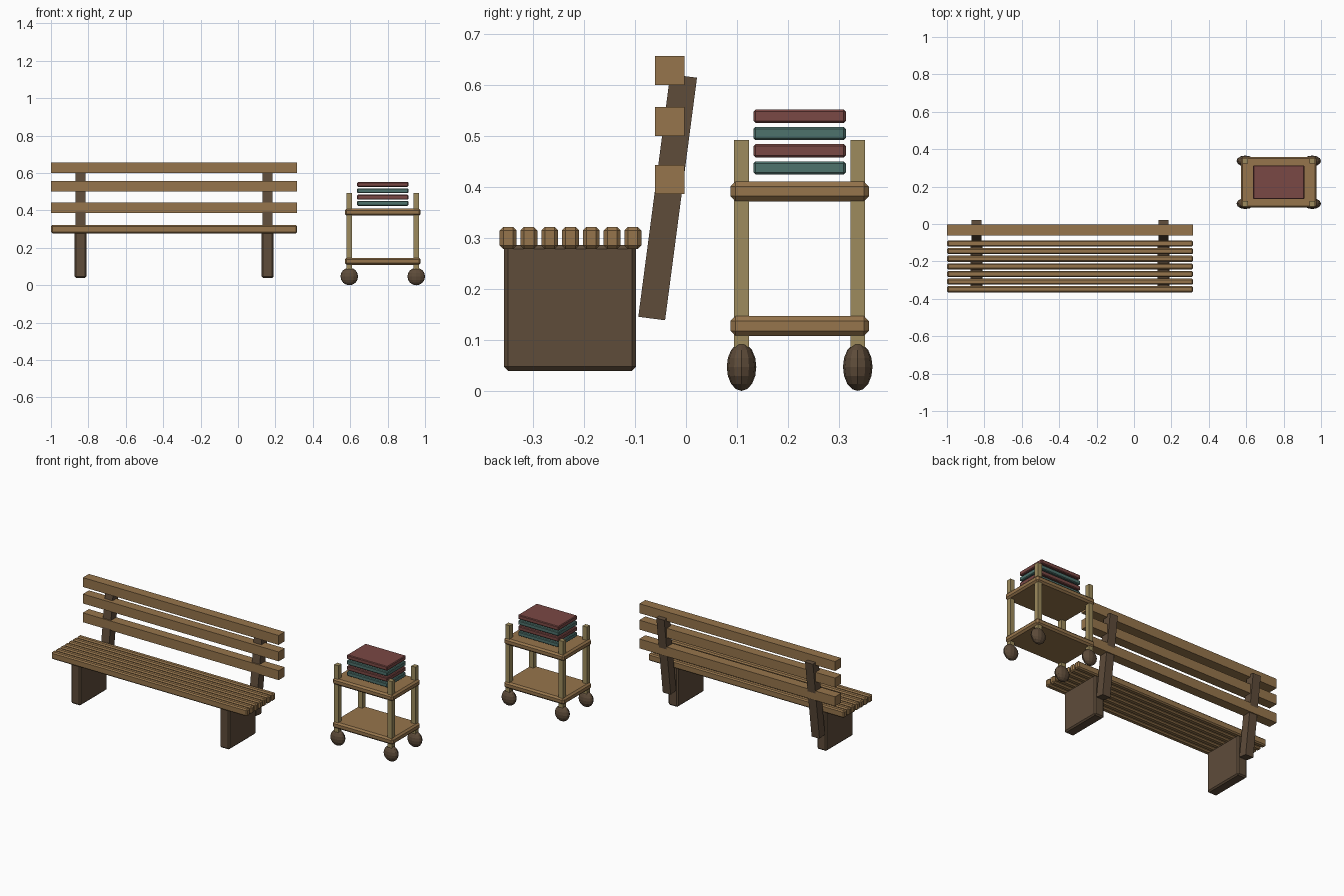
import bpy, bmesh, math
from mathutils import Matrix

if "Cube" in bpy.data.objects:
    bpy.data.objects.remove(bpy.data.objects["Cube"])


def material(name, rgb):
    m = bpy.data.materials.new(name)
    m.diffuse_color = (*rgb, 1)
    m.use_nodes = True
    m.node_tree.nodes["Principled BSDF"].inputs["Base Color"].default_value = m.diffuse_color
    return m


WOOD = material("wood", (0.305, 0.178, 0.072))
DARK = material("dark_wood", (0.112, 0.072, 0.042))
POST = material("pale_wood", (0.34, 0.26, 0.11))
RED = material("red_cover", (0.195, 0.065, 0.058))
TEAL = material("teal_cover", (0.076, 0.168, 0.150))


def finish(bm, name, loc, mat):
    me = bpy.data.meshes.new(name)
    bm.to_mesh(me)
    bm.free()
    me.materials.append(mat)
    ob = bpy.data.objects.new(name, me)
    ob.location = loc
    bpy.context.collection.objects.link(ob)
    return ob


def box(name, loc, size, mat, bevel=0.0, tilt=0.0):
    bm = bmesh.new()
    bmesh.ops.create_cube(bm, size=1, matrix=Matrix.Diagonal((*size, 1)))
    if bevel:
        bmesh.ops.bevel(bm, geom=bm.edges[:], offset=bevel, segments=1,
                        affect='EDGES', profile=0.5)
    ob = finish(bm, name, loc, mat)
    ob.rotation_euler.x = tilt
    return ob


def ball(name, loc, radii, mat):
    bm = bmesh.new()
    bmesh.ops.create_uvsphere(bm, u_segments=12, v_segments=8, radius=1,
                              matrix=Matrix.Diagonal((*radii, 1)))
    return finish(bm, name, loc, mat)


# Bench seat slats and backrest slats
BENCH_X, BENCH_LEN = -0.342, 1.316
for i in range(7):
    box(f"seat_slat_{i + 1}", (BENCH_X, -0.349 + i * 0.0408, 0.300),
        (BENCH_LEN, 0.033, 0.044), WOOD, 0.007)
for i, z in enumerate((0.4145, 0.5285, 0.6285)):
    box(f"back_slat_{i + 1}", (BENCH_X, -0.032, z),
        (BENCH_LEN, 0.058, 0.057), WOOD)

# Bench leg panels and leaning back supports
for side, dx in (("left", -0.5), ("right", 0.5)):
    box(f"{side}_leg_panel", (BENCH_X + dx, -0.2275, 0.163),
        (0.065, 0.259, 0.247), DARK, 0.008)
    box(f"{side}_back_support", (BENCH_X + dx, -0.036, 0.380),
        (0.053, 0.053, 0.48), DARK, tilt=-math.radians(7.5))

# Cart trays
CX, CY = 0.774, 0.223
for name, z in (("lower_tray", 0.1275), ("upper_tray", 0.3915)):
    box(name, (CX, CY, z), (0.406, 0.272, 0.039), WOOD, 0.010)

# Cart posts and ball wheels
for sx, a in ((-1, "left"), (1, "right")):
    for sy, b in ((-1, "front"), (1, "back")):
        x, y = CX + sx * 0.179, CY + sy * 0.114
        box(f"{b}_{a}_post", (x, y, 0.282), (0.029, 0.029, 0.42), POST)
        ball(f"{b}_{a}_wheel", (x, y, 0.047), (0.047, 0.029, 0.047), DARK)

# Stack of books
for i in range(4):
    box(f"book_{i + 1}", (CX, CY, 0.4375 + i * 0.0338),
        (0.273, 0.181, 0.026), RED if i % 2 else TEAL, 0.004)
